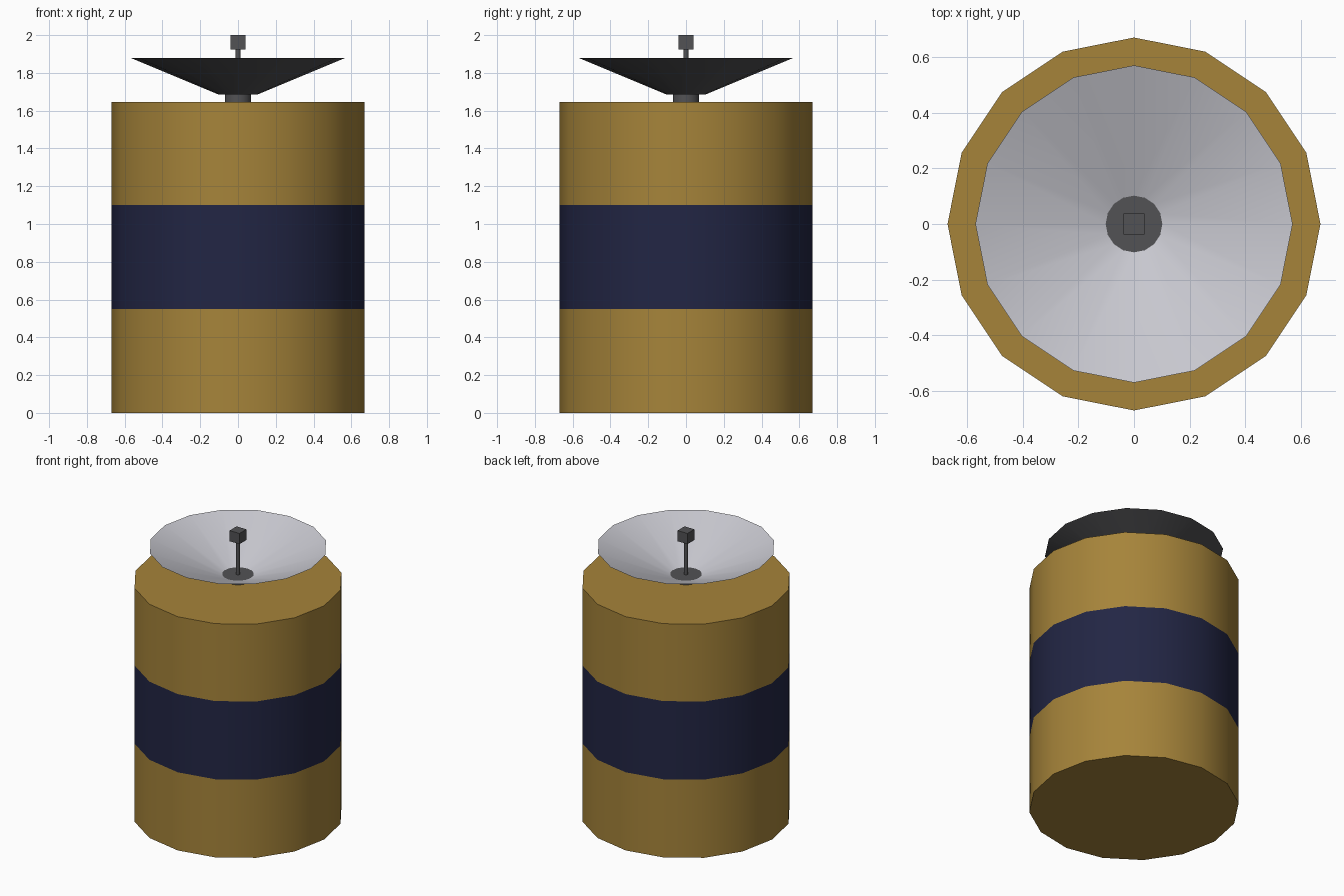
import bpy, bmesh, math

if "Cube" in bpy.data.objects:
    bpy.data.objects.remove(bpy.data.objects["Cube"])


def material(name, rgb):
    m = bpy.data.materials.new(name)
    m.diffuse_color = (*rgb, 1)
    m.use_nodes = True
    m.node_tree.nodes["Principled BSDF"].inputs["Base Color"].default_value = m.diffuse_color
    return m


gold = material("gold_paint", (0.38, 0.23, 0.042))
navy = material("navy_paint", (0.016, 0.019, 0.058))
dark = material("dark_metal", (0.085, 0.085, 0.09))
light = material("light_lining", (0.58, 0.58, 0.63))


def lathe(name, profile, mats, bands, caps=(0, 0), sides=16, angle=30):
    """Spin (radius, z) points about z; bands and caps (bottom, top) pick material slots."""
    bm = bmesh.new()
    rings = [[bm.verts.new((r * math.cos(2 * math.pi * i / sides),
                            r * math.sin(2 * math.pi * i / sides), z))
              for i in range(sides)] for r, z in profile]
    for k, slot in enumerate(bands):
        for i in range(sides):
            j = (i + 1) % sides
            f = bm.faces.new((rings[k][i], rings[k][j], rings[k + 1][j], rings[k + 1][i]))
            f.material_index = slot
    bm.faces.new(rings[0][::-1]).material_index = caps[0]
    bm.faces.new(rings[-1]).material_index = caps[1]
    mesh = bpy.data.meshes.new(name)
    bm.to_mesh(mesh)
    bm.free()
    ob = bpy.data.objects.new(name, mesh)
    bpy.context.collection.objects.link(ob)
    for m in mats:
        mesh.materials.append(m)
    bpy.ops.object.select_all(action='DESELECT')
    ob.select_set(True)
    bpy.context.view_layer.objects.active = ob
    bpy.ops.object.shade_smooth_by_angle(angle=math.radians(angle))
    return ob


# Drum body with a navy middle band
R = 0.67
lathe("drum_body", [(R, 0), (R, 0.55), (R, 1.1), (R, 1.645)], [gold, navy], [0, 1, 0])

# Short neck under the dish
lathe("dish_neck", [(0.07, 1.64), (0.07, 1.686)], [dark], [0])

# Thin conical dish: dark outside, pale lining, dark centre disc
lathe("dish", [(0.102, 1.685), (0.57, 1.88), (0.102, 1.69)], [dark, light], [0, 1], angle=15)

# Antenna rod and square receiver
lathe("antenna_rod", [(0.014, 1.688), (0.014, 1.93)], [dark], [0], sides=8, angle=50)
bpy.ops.mesh.primitive_cube_add(size=1, location=(0, 0, 1.9625))
receiver = bpy.context.object
receiver.name = "receiver"
receiver.scale = (0.077, 0.077, 0.075)
receiver.data.materials.append(dark)
